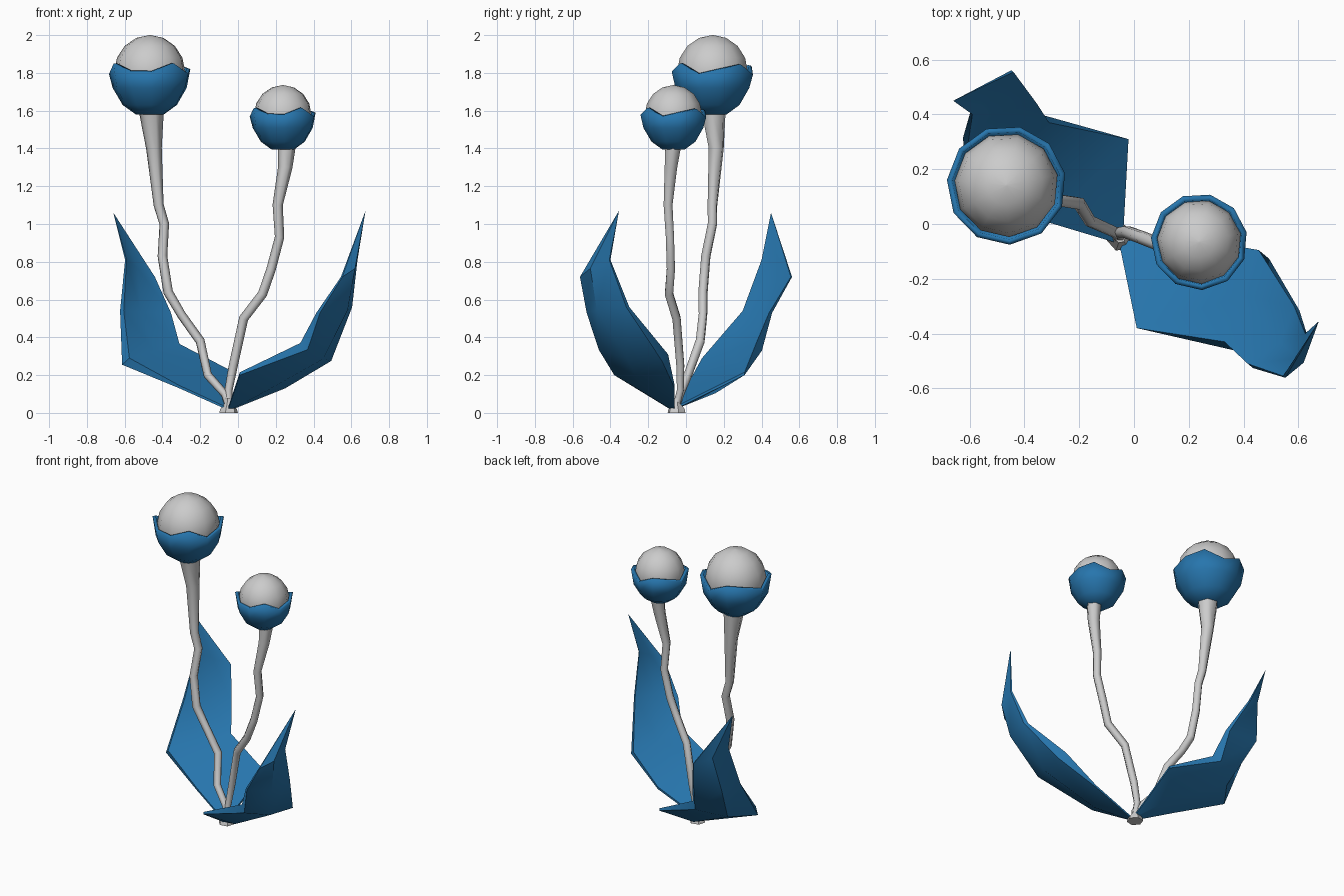
import bpy, math
from mathutils import Vector

if "Cube" in bpy.data.objects:
    bpy.data.objects.remove(bpy.data.objects["Cube"])

blue = bpy.data.materials.new("petal_blue")
blue.diffuse_color = (0.02, 0.18, 0.42, 1)
blue.use_nodes = True
blue.node_tree.nodes["Principled BSDF"].inputs["Base Color"].default_value = blue.diffuse_color


def make(name, verts, faces, mat=None, angle=40):
    mesh = bpy.data.meshes.new(name)
    mesh.from_pydata(verts, [], faces)
    ob = bpy.data.objects.new(name, mesh)
    bpy.context.collection.objects.link(ob)
    if mat:
        mesh.materials.append(mat)
    bpy.ops.object.select_all(action='DESELECT')
    bpy.context.view_layer.objects.active = ob
    ob.select_set(True)
    bpy.ops.object.shade_smooth_by_angle(angle=math.radians(angle))
    return ob


def lathe(name, centre, profile, n, mat=None, wave=0.0, caps=True):
    """Rings of (radius, z) from bottom to top; wave makes the top rim uneven."""
    cx, cy = centre
    verts, faces = [], []
    last = len(profile) - 1
    for k, (r, z) in enumerate(profile):
        for i in range(n):
            a = 2 * math.pi * i / n + 0.2
            dz = wave * math.sin(i * 2.3) if k == last else 0
            verts.append((cx + r * math.cos(a), cy + r * math.sin(a), z + dz))
    for k in range(last):
        for i in range(n):
            j = (i + 1) % n
            faces.append((k * n + i, k * n + j, (k + 1) * n + j, (k + 1) * n + i))
    faces.append(tuple(reversed(range(n))))
    if caps:
        faces.append(tuple(last * n + i for i in range(n)))
    return make(name, verts, faces, mat)


def stalk(name, points):
    """Six-sided tube through (x, y, z, radius) points."""
    cu = bpy.data.curves.new(name, 'CURVE')
    cu.dimensions = '3D'
    cu.bevel_depth, cu.bevel_resolution = 1.0, 1
    cu.use_fill_caps = True
    sp = cu.splines.new('POLY')
    sp.points.add(len(points) - 1)
    for p, (x, y, z, r) in zip(sp.points, points):
        p.co, p.radius = (x, y, z, 1), r
    bpy.context.collection.objects.link(bpy.data.objects.new(name, cu))


def leaf(name, back, front, tip, side, bulge):
    """Closed leaf between two edges: rounded underside, thick at the bend, thin at the tip."""
    out = Vector((0.77 * side, -0.64 * side, 0))
    down = Vector((0, 0, -1))
    push = [0, 0, 0, 0.045, 0.02]                      # midrib fold of the inner side
    rim = [down * 0.012, down * 0.015, out * 0.05 + down * 0.035, out * 0.025, out * 0.01]
    mid = [down * 0.015, down * 0.075, out * 0.075 + down * 0.055,
           out * bulge, out * 0.025]
    inner, outer = [], []
    for b, f, p, r, m in zip(back, front, push, rim, mid):
        b, f = Vector(b), Vector(f)
        row = [b, (b + f) / 2 + out * p, f]
        inner += row
        outer += [row[0] + r, row[1] + m, row[2] + r]
    n = len(back)
    o, top = 3 * n, 6 * n
    verts = inner + outer + [Vector(tip)]
    faces = []
    for r in range(n - 1):
        a = r * 3
        for c in (a, a + 1):
            faces.append((c, c + 3, c + 4, c + 1))                       # inside
            faces.append((o + c, o + c + 1, o + c + 4, o + c + 3))       # outside
        faces.append((a, o + a, o + a + 3, a + 3))                       # back rim
        faces.append((a + 2, a + 5, o + a + 5, o + a + 2))               # front rim
    e = 3 * (n - 1)
    for c in (e, e + 1):
        faces += [(c, top, c + 1), (o + c, o + c + 1, top)]
    faces += [(e, o + e, top), (e + 2, top, o + e + 2)]
    faces.append((0, 1, 2, o + 2, o + 1, o))
    make(name, verts, faces, blue, 38)


# Root foot where both stalks meet
lathe("root_foot", (-0.05, -0.05), [(0.05, 0), (0.045, 0.02), (0.022, 0.05), (0.02, 0.08)], 6)

# Stalks
stalk("tall_stalk", [
    (-0.05, -0.05, 0.04, .02), (-0.07, -0.03, 0.1, .021), (-0.16, 0.01, 0.2, .023),
    (-0.2, 0.075, 0.38, .025), (-0.3, 0.09, 0.52, .024), (-0.37, 0.09, 0.64, .026),
    (-0.4, 0.105, 0.83, .026), (-0.39, 0.14, 1.0, .026), (-0.42, 0.14, 1.1, .027),
    (-0.445, 0.16, 1.4, .042), (-0.46, 0.145, 1.62, .07)])
stalk("short_stalk", [
    (-0.05, -0.05, 0.04, .02), (-0.05, -0.03, 0.12, .021), (-0.025, -0.03, 0.25, .024),
    (0.03, -0.05, 0.5, .025), (0.13, -0.09, 0.63, .025), (0.175, -0.08, 0.76, .025),
    (0.22, -0.085, 0.93, .025), (0.21, -0.095, 1.1, .027), (0.25, -0.08, 1.3, .038),
    (0.26, -0.065, 1.44, .05)])

# Round heads seated in blue cups
for name, c, zb, s in (("tall", (-0.466, 0.142), 1.58, 1.0), ("short", (0.238, -0.065), 1.395, 0.81)):
    zc = zb + 0.225 * s
    ball = [(max(0.19 * s * math.sin(math.pi * k / 8), 0.004),
             zc - 0.195 * s * math.cos(math.pi * k / 8)) for k in range(9)]
    lathe(name + "_head", c, ball, 11)
    cup = lathe(name + "_cup", c, [(0.075 * s, zb), (0.145 * s, zb + 0.05 * s),
                (0.198 * s, zb + 0.14 * s), (0.218 * s, zb + 0.24 * s)],
                11, blue, 0.03 * s, False)
    m = cup.modifiers.new("thickness", 'SOLIDIFY')
    m.thickness, m.offset = 0.02, -1

# Leaves curving up on opposite sides
leaf("left_leaf",
     [(-0.04, -0.05, 0.035), (-0.02, 0.31, 0.215), (-0.31, 0.37, 0.365), (-0.355, 0.44, 0.53),
      (-0.44, 0.555, 0.72)],
     [(-0.06, -0.07, 0.03), (-0.31, 0.005, 0.145), (-0.575, 0.085, 0.29), (-0.605, 0.3, 0.54),
      (-0.59, 0.4, 0.81)],
     (-0.66, 0.45, 1.06), -1, 0.09)
leaf("right_leaf",
     [(-0.05, -0.09, 0.035), (0.01, -0.38, 0.215), (0.33, -0.43, 0.37), (0.415, -0.51, 0.53),
      (0.545, -0.555, 0.72)],
     [(-0.03, -0.06, 0.03), (0.25, -0.06, 0.145), (0.455, -0.095, 0.31), (0.585, -0.3, 0.56),
      (0.625, -0.4, 0.81)],
     (0.675, -0.355, 1.07), 1, 0.06)
